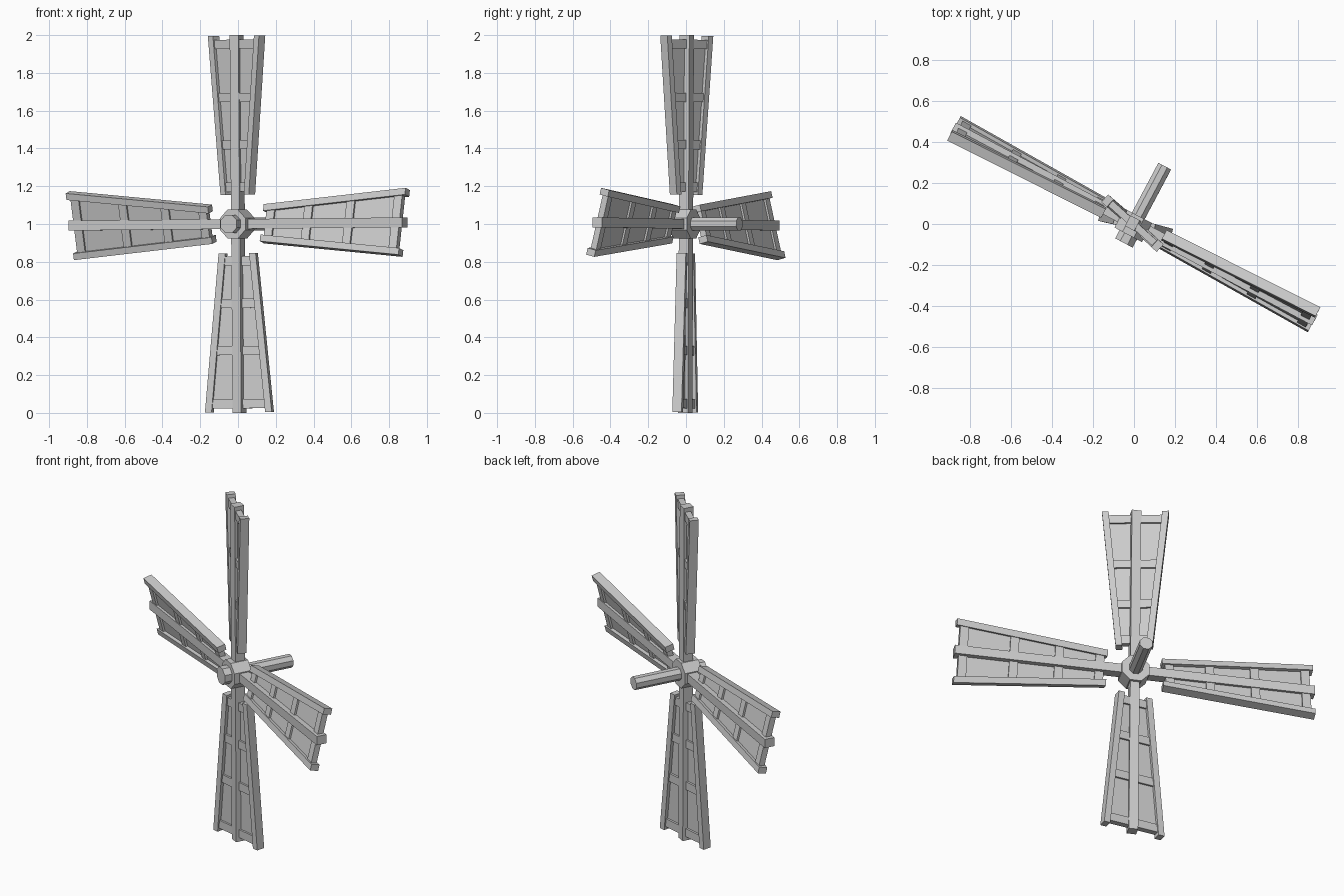
import bpy, bmesh
from math import radians, pi
from mathutils import Matrix

if "Cube" in bpy.data.objects:
    bpy.data.objects.remove(bpy.data.objects["Cube"])

# One plain grey for the whole rotor
grey = bpy.data.materials.new("light_grey")
grey.use_nodes = True
colour = (0.6, 0.6, 0.6, 1)
grey.diffuse_color = colour
grey.node_tree.nodes["Principled BSDF"].inputs["Base Color"].default_value = colour

# Rotor frame: local y is the axle, local z points up the first arm
rotor = (Matrix.Translation((0, 0, 1)) @ Matrix.Rotation(radians(-28), 4, 'Z')
         @ Matrix.Rotation(radians(-0.5), 4, 'Y'))


def finish(name, bm, matrix):
    bm.transform(matrix)
    bmesh.ops.recalc_face_normals(bm, faces=bm.faces)
    mesh = bpy.data.meshes.new(name)
    bm.to_mesh(mesh)
    bm.free()
    mesh.materials.append(grey)
    obj = bpy.data.objects.new(name, mesh)
    bpy.context.collection.objects.link(obj)
    return obj


def slab(name, outline, depth, matrix):
    """Extrude an (x, z) outline along y, centred on y = 0."""
    bm = bmesh.new()
    face = bm.faces.new([bm.verts.new((x, -depth / 2, z)) for x, z in outline])
    new = bmesh.ops.extrude_face_region(bm, geom=[face])["geom"]
    bmesh.ops.translate(bm, vec=(0, depth, 0),
                        verts=[v for v in new if isinstance(v, bmesh.types.BMVert)])
    return finish(name, bm, matrix)


def axle_part(name, radius, y0, y1, sides):
    bm = bmesh.new()
    bmesh.ops.create_cone(bm, cap_ends=True, segments=sides, radius1=radius,
                          radius2=radius, depth=y1 - y0)
    place = (Matrix.Translation((0, (y0 + y1) / 2, 0)) @ Matrix.Rotation(pi / 2, 4, 'X')
             @ Matrix.Rotation(pi / sides, 4, 'Z'))
    return finish(name, bm, rotor @ place)


def half_width(r):
    """Centre line of the side boards at radius r."""
    return 0.083 + (r - 0.155) / 0.84 * 0.081


def across(r0, r1):
    a, b = half_width(r0), half_width(r1)
    return [(-a, r0), (a, r0), (b, r1), (-b, r1)]


# Axle, hub and front cap
axle_part("shaft", 0.038, 0.0, 0.32, 8)
axle_part("hub", 0.082, -0.06, 0.045, 8)
axle_part("hub_cap", 0.052, -0.105, -0.05, 8)

# Four arms, each with a pitched tapering sail
R0, R1 = 0.155, 0.996
for i, side in enumerate(("top", "right_hand", "bottom", "left_hand")):
    arm = rotor @ Matrix.Rotation(i * pi / 2, 4, 'Y')
    sail = arm @ Matrix.Rotation(radians(-14), 4, 'Z')
    slab(side + "_arm", [(-0.026, 0), (0.026, 0), (0.026, 1), (-0.026, 1)], 0.058, arm)
    # Side boards
    for s, edge in ((-1, "a"), (1, "b")):
        outline = [(s * (half_width(r) + d), r)
                   for r, d in ((R0, -0.018), (R0, 0.018), (R1, 0.018), (R1, -0.018))]
        slab(f"{side}_side_board_{edge}", outline, 0.05, sail)
    # Crossbars and thin sail sheet
    for n, r in enumerate((0.195, 0.42, 0.67, 0.952)):
        slab(f"{side}_crossbar_{n + 1}", across(r - 0.024, r + 0.024), 0.034, sail)
    slab(side + "_sail_sheet", across(0.18, 0.968), 0.012, sail)
